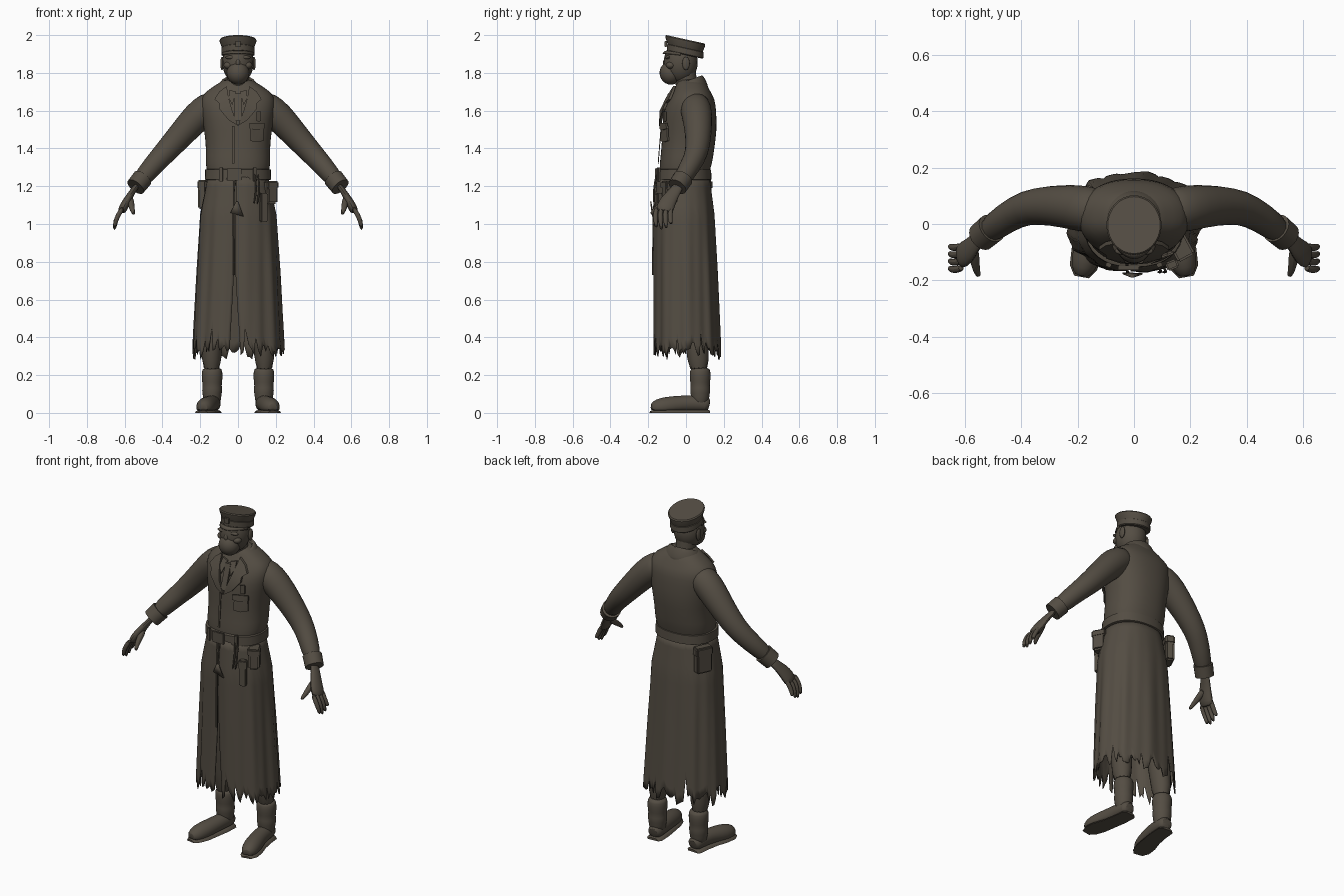
import bpy, bmesh, math, random
from mathutils import Vector

random.seed(4)
if "Cube" in bpy.data.objects:
    bpy.data.objects.remove(bpy.data.objects["Cube"])

cloth = bpy.data.materials.new("dark_brown_cloth")
cloth.use_nodes = True
cloth.diffuse_color = (.088, .074, .056, 1)
cloth.node_tree.nodes["Principled BSDF"].inputs["Base Color"].default_value = cloth.diffuse_color


def finish(name, bm, mirror=False, smooth=0, solid=0, angle=40):
    """Turn a bmesh into a shaded object with its modifiers."""
    bmesh.ops.recalc_face_normals(bm, faces=bm.faces)
    mesh = bpy.data.meshes.new(name)
    bm.to_mesh(mesh)
    bm.free()
    mesh.materials.append(cloth)
    ob = bpy.data.objects.new(name, mesh)
    bpy.context.collection.objects.link(ob)
    if solid:
        ob.modifiers.new("Thickness", 'SOLIDIFY').thickness = solid
    if mirror:
        ob.modifiers.new("Mirror", 'MIRROR')
    if smooth:
        ob.modifiers.new("Smooth", 'SUBSURF').levels = smooth
    bpy.ops.object.select_all(action='DESELECT')
    ob.select_set(True)
    bpy.context.view_layer.objects.active = ob
    bpy.ops.object.shade_smooth_by_angle(angle=math.radians(angle))


def grid(rows, closed=True):
    """Skin rows of points into an open sheet or a capped tube."""
    bm = bmesh.new()
    rows = [[bm.verts.new(point) for point in row] for row in rows]
    count = len(rows[0])
    for upper, lower in zip(rows, rows[1:]):
        for i in range(count if closed else count - 1):
            j = (i + 1) % count
            bm.faces.new((upper[i], upper[j], lower[j], lower[i]))
    if closed:
        bm.faces.new(rows[0])
        bm.faces.new(rows[-1])
    return bm


def oval(angle, width, depth, power=2):
    """Point on a superellipse."""
    c, s = math.cos(angle), math.sin(angle)
    return (math.copysign(abs(c) ** (2 / power), c) * width,
            math.copysign(abs(s) ** (2 / power), s) * depth)


def ring(count, width, depth, power=2):
    return [oval(math.tau * i / count, width, depth, power) for i in range(count)]


def stack(name, levels, count=32, power=2.3, tilt=0, **options):
    """Upright loft; each level is height, y centre, half width, half depth."""
    rows = [[(x, middle + y, height - tilt * y) for x, y in ring(count, width, depth, power)]
            for height, middle, width, depth in levels]
    finish(name, grid(rows), **options)


def tube(name, path, widths, squash=1, side=(0, 1, 0), count=12, floor=-1, **options):
    """Loft along a bent path; squash is thickness over width."""
    path = [Vector(point) for point in path]
    rows = []
    for i, (centre, width) in enumerate(zip(path, widths)):
        along = (path[min(i + 1, len(path) - 1)] - path[max(i - 1, 0)]).normalized()
        across = Vector(side)
        across = (across - along * across.dot(along)).normalized()
        out = along.cross(across)
        row = [centre + across * a + out * b for a, b in ring(count, width, width * squash)]
        for point in row:
            point.z = max(point.z, floor)
        rows.append(row)
    finish(name, grid(rows), **options)


def place(bm, at, size, turn=0):
    """Scale, turn about z and move a unit primitive."""
    bmesh.ops.scale(bm, vec=size, verts=bm.verts)
    spin = Vector((1, 0, 0)).rotation_difference(Vector((math.cos(turn), math.sin(turn), 0)))
    bmesh.ops.rotate(bm, matrix=spin.to_matrix(), verts=bm.verts)
    bmesh.ops.translate(bm, vec=at, verts=bm.verts)


def ball(name, at, size, **options):
    bm = bmesh.new()
    bmesh.ops.create_uvsphere(bm, u_segments=20, v_segments=14, radius=1)
    place(bm, at, size)
    finish(name, bm, **options)


def box(name, at, size, turn=0):
    bm = bmesh.new()
    bmesh.ops.create_cube(bm, size=1)
    place(bm, at, size, turn)
    bmesh.ops.bevel(bm, geom=bm.edges[:], offset=min(size) / 6, segments=2, affect='EDGES')
    finish(name, bm)


# Coat body
TORSO = [(1.2, -.01, .155, .13), (1.27, -.01, .16, .13), (1.32, 0, .175, .14), (1.4, .01, .168, .14),
         (1.5, .02, .18, .145), (1.6, .02, .197, .14), (1.66, .03, .2, .124), (1.7, .03, .175, .1),
         (1.74, .03, .11, .08), (1.77, .02, .07, .06)]
stack("coat_body", TORSO, smooth=1)


def chest(x, z):
    """Front surface of the coat body."""
    low = max((level for level in TORSO[:-1] if level[0] <= z), key=lambda level: level[0])
    high = TORSO[TORSO.index(low) + 1]
    blend = (z - low[0]) / (high[0] - low[0])
    middle, width, depth = [a + (b - a) * blend for a, b in zip(low[1:], high[1:])]
    return middle - depth * max(0, 1 - abs(x / width) ** 2.3) ** (1 / 2.3)


def panel(name, outline, lift=.006, thick=.008, mirror=False):
    """Thin cloth panel lying on the chest."""
    bm = bmesh.new()
    face = bm.faces.new([bm.verts.new((x, chest(x, z) - lift, z)) for x, z in outline])
    for part in bmesh.ops.extrude_face_region(bm, geom=[face])["geom"]:
        if isinstance(part, bmesh.types.BMVert):
            part.co.y -= thick
    bmesh.ops.triangulate(bm, faces=bm.faces[:])
    finish(name, bm, mirror=mirror, angle=25)


def patch(name, x, z, width, height, **options):
    left, right, top = x - width / 2, x + width / 2, z + height / 2
    low = z - height / 2
    panel(name, [(left, top), (right, top), (right, low), (x, low - width / 10), (left, low)], **options)


# Lapels, necktie, pocket, badge and front seam
panel("lapel", [(.06, 1.73), (.1, 1.7), (.125, 1.66), (.1, 1.64), (.1, 1.61), (.05, 1.55), (0, 1.52),
                (.03, 1.6), (.05, 1.67)], thick=.014, mirror=True)
panel("shirt_collar", [(.01, 1.7), (.045, 1.71), (.05, 1.67), (.03, 1.63)], thick=.01, mirror=True)
patch("necktie", 0, 1.62, .035, .14, thick=.014)
patch("front_seam", -.025, 1.42, .012, .2, thick=.004)
patch("chest_pocket", .1, 1.48, .07, .08)
patch("pocket_flap", .1, 1.52, .08, .03, lift=.014)
patch("chest_badge", .11, 1.57, .022, .05)

# Turned-down collar, lower in front, wrapped around the neck
rows = []
for radius, height in ((.056, 1.75), (.066, 1.79), (.078, 1.79), (.1, 1.755), (.112, 1.72)):
    row = []
    for step in range(25):
        x, y = oval(math.radians(-62 + 304 * step / 24), radius * 1.08, radius * .92)
        row.append((x, y + .018, height - .025 * (1 - y / radius)))
    rows.append(row)
finish("coat_collar", grid(rows, closed=False), solid=.008, smooth=1, angle=60)

# Sleeves and cuffs
tube("sleeve", [(.1, .05, 1.64), (.16, .05, 1.615), (.215, .06, 1.57), (.3, .066, 1.475), (.385, .06, 1.38),
                (.45, .025, 1.31), (.535, -.04, 1.207)], (.075, .086, .084, .073, .064, .056, .05),
     mirror=True, smooth=1)
tube("cuff", [(.505, -.015, 1.243), (.542, -.046, 1.197)], (.054, .052), count=20, mirror=True)

# Hands
tube("palm", [(.53, -.035, 1.21), (.56, -.06, 1.17), (.583, -.09, 1.13), (.605, -.11, 1.09), (.62, -.115, 1.06)],
     (.032, .032, .044, .05, .044), squash=.5, mirror=True, smooth=1)
for i, (finger, tip) in enumerate((("index", .98), ("middle", .966), ("ring", .975), ("little", 1))):
    y = -.155 + i * .026
    tube(finger + "_finger", [(.608, y, 1.09), (.633, y - .008, 1.05), (.648, y - .006, 1.015), (.655, y, tip)],
         (.014, .014, .013, .009), count=8, mirror=True, smooth=1)
tube("thumb", [(.57, -.08, 1.14), (.565, -.13, 1.1), (.56, -.165, 1.075), (.55, -.187, 1.05)],
     (.02, .019, .014, .009), side=(1, 0, 0), count=8, mirror=True, smooth=1)

# Long skirt of the coat: slit in front, folded and torn at the hem
columns, levels = 110, 18
hem = []
for i in range(columns + 1):
    tear = random.uniform(.05, .11) if random.random() < .13 else 0
    hem.append(.33 + .02 * math.sin(i * .7) + random.uniform(-.03, .03) + tear)
rows = []
for level in range(levels + 1):
    row = []
    for i, low in enumerate(hem):
        drop = (1.25 - low) * level / levels
        gap = .015 + .19 * max(0, drop - .5)
        angle = -math.pi / 2 - .06 + gap + (math.tau - 2 * gap) * i / columns
        fold = 1 + .022 * min(1, 2 * drop) * (math.sin(9 * angle + 1) + .6 * math.sin(17 * angle + 2 * drop))
        hip = .03 * min(1, 5 * drop)
        x, y = oval(angle, (.16 + hip + .055 * drop) * fold, (.14 + hip / 2 + .023 * drop) * fold, 2.25)
        row.append((x, y - .015 + .023 * drop, 1.25 - drop))
    rows.append(row)
finish("coat_skirt", grid(rows, closed=False), solid=.006, angle=50)
tube("skirt_front_edge", [(-.024, -.16, 1.23), (-.024, -.17, 1.05), (-.02, -.175, .73)], [.006] * 3, count=6)
flap = grid([[(-.04, -.172, 1.06), (.03, -.174, 1.04)], [(-.01, -.184, 1.12), (0, -.184, 1.12)]], closed=False)
finish("torn_flap", flap, solid=.006)

# Belt with buckle, loops and hanging gear
stack("belt", [(1.232, -.01, .165, .136), (1.236, -.01, .176, .145), (1.288, -.01, .174, .143),
               (1.292, -.01, .16, .13)])
box("belt_buckle", (-.02, -.156, 1.262), (.075, .014, .066))
for side in (-1, 1):
    box("belt_loop", (.09 * side, -.145, 1.262), (.02, .016, .075), turn=side * .35)


def pouch(name, x, y, z, width, depth, height, turn):
    box(name, (x, y, z), (width, depth, height), turn)
    box(name + "_flap", (x, y, z + height * .35), (width * 1.1, depth * 1.1, height * .35), turn)


pouch("left_pouch", .168, -.085, 1.165, .062, .075, .12, .5)
pouch("right_pouch", -.172, .085, 1.155, .05, .095, .15, -.45)
pouch("holster", .135, -.145, 1.085, .04, .03, .15, .4)
for x in (.088, .105):
    tube("hanging_strap", [(x, -.155, 1.27), (x + .012, -.172, 1.18), (x - .005, -.17, 1.1)], [.006] * 3,
         count=6, smooth=1)

# Trousers and boots
tube("trouser_leg", [(.14, .07, .2), (.14, .06, .36), (.125, .04, .55), (.09, 0, .95)], (.055, .065, .072, .085),
     squash=.9, mirror=True, smooth=1)
tube("boot_shaft", [(.137, .075, height) for height in (.03, .09, .12, .145, .18, .225, .24)],
     (.046, .05, .057, .051, .058, .057, .047), mirror=True, smooth=1)
foot = [(.132, .125), (.133, .11), (.138, .04), (.15, -.03), (.167, -.1), (.18, -.155), (.186, -.188)]
foot_widths = (.03, .044, .046, .047, .053, .046, .024)
foot_heights = (.04, .045, .05, .045, .034, .028, .024)
tube("boot_foot", [(x, y, z) for (x, y), z in zip(foot, foot_heights)], foot_widths, side=(1, 0, 0),
     floor=.012, count=16, mirror=True, smooth=1)
tube("boot_sole", [(x, y, 0) for x, y in foot], [width + .003 for width in foot_widths], squash=.4,
     side=(1, 0, 0), floor=0, count=16, mirror=True)

# Head, face mask, nose, brows, ears and neck
ball("head", (0, -.028, 1.855), (.083, .09, .11))
ball("face_mask", (0, -.08, 1.8), (.06, .06, .062))
ball("nose", (0, -.108, 1.85), (.014, .015, .025))
ball("brow", (.036, -.096, 1.882), (.032, .014, .01), mirror=True)
ball("cheek", (.05, -.08, 1.84), (.026, .025, .02), mirror=True)
ball("ear", (.084, 0, 1.85), (.01, .02, .035), mirror=True)
stack("neck", [(1.68, .01, .055, .055), (1.83, -.01, .055, .06)], power=2)

# Peaked cap flaring to a crown that tilts towards the back
profile = ((1.895, .083), (1.9, .088), (1.93, .088), (1.932, .085), (1.965, .097), (1.972, .098), (1.978, .093))
stack("cap", [(height, -.004, radius, radius + .008) for height, radius in profile], power=2, tilt=.22, angle=35)
rows = []
for reach in (0, .5, 1):
    row = []
    for step in range(17):
        x, y = oval(math.pi * (1.08 + .84 * step / 16), .088, .097)
        row.append((x * (1 + reach * .03), y - .006 + 4 * reach * y * abs(y) * abs(y) ** .4 * 2.5 ** .4,
                    1.903 - y * .16 - .014 * reach ** 2))
    rows.append(row)
finish("cap_visor", grid(rows, closed=False), solid=.007, angle=50)
box("cap_badge", (0, -.107, 1.953), (.028, .012, .032))
